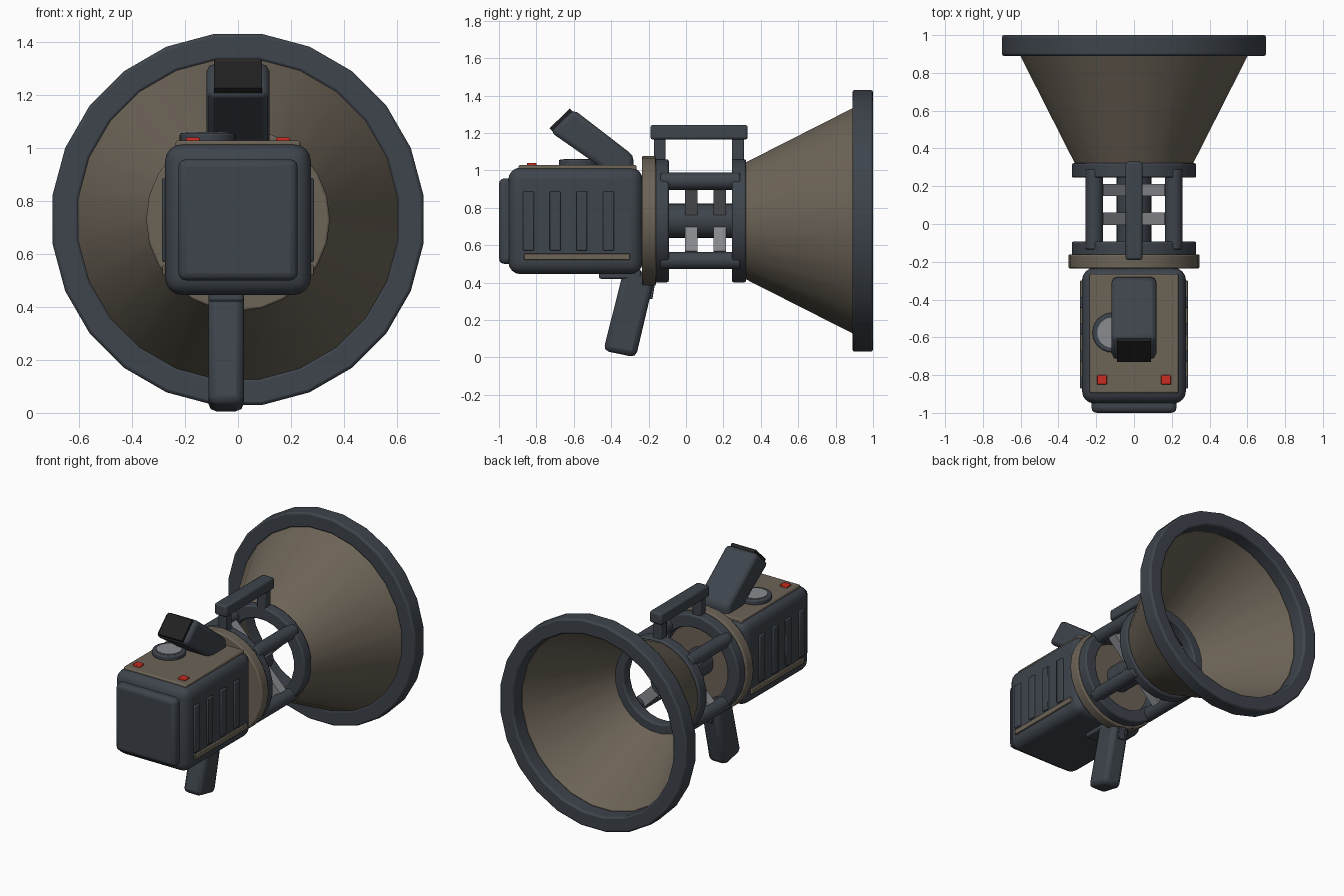
import bpy, bmesh
from math import radians, sin, cos, pi
from mathutils import Matrix, Vector

if "Cube" in bpy.data.objects:
    bpy.data.objects.remove(bpy.data.objects["Cube"], do_unlink=True)

AXIS_Z = 0.73
SIDES = 24


def material(name, rgb):
    mat = bpy.data.materials.new(name)
    mat.use_nodes = True
    colour = (*rgb, 1)
    mat.diffuse_color = colour
    mat.node_tree.nodes["Principled BSDF"].inputs["Base Color"].default_value = colour
    return mat


SLATE = material("dark slate", (0.048, 0.058, 0.072))
BROWN = material("warm brown", (0.150, 0.125, 0.094))
GREY = material("metal grey", (0.25, 0.26, 0.28))
RED = material("signal red", (0.60, 0.025, 0.015))
BLACK = material("black lens", (0.015, 0.015, 0.015))


def finish(name, bm, mat, bevel=0.0, segments=2):
    """Turn a bmesh into a bevelled object with sharp edges kept."""
    bmesh.ops.recalc_face_normals(bm, faces=bm.faces)
    mesh = bpy.data.meshes.new(name)
    bm.to_mesh(mesh)
    bm.free()
    mesh.materials.append(mat)
    obj = bpy.data.objects.new(name, mesh)
    bpy.context.collection.objects.link(obj)
    if bevel:
        mod = obj.modifiers.new("Bevel", "BEVEL")
        mod.width, mod.segments = bevel, segments
        mod.limit_method, mod.angle_limit = "ANGLE", radians(40)
    bpy.ops.object.select_all(action="DESELECT")
    obj.select_set(True)
    bpy.context.view_layer.objects.active = obj
    bpy.ops.object.shade_smooth_by_angle(angle=radians(32))
    return obj


def box(name, x, y, z, mat, bevel=0.0, segments=2):
    """Box from (min, max) pairs."""
    bm = bmesh.new()
    size = [b - a for a, b in (x, y, z)]
    mid = [(a + b) / 2 for a, b in (x, y, z)]
    bmesh.ops.create_cube(bm, size=1, matrix=Matrix.Translation(mid) @ Matrix.Diagonal((*size, 1)))
    return finish(name, bm, mat, bevel, segments)


def side_profile(name, points, x, mat, bevel):
    """Extrude a (y, z) outline across x."""
    bm = bmesh.new()
    face = bm.faces.new([bm.verts.new((x[0], y, z)) for y, z in points])
    grown = bmesh.ops.extrude_face_region(bm, geom=[face])["geom"]
    verts = [v for v in grown if isinstance(v, bmesh.types.BMVert)]
    bmesh.ops.translate(bm, verts=verts, vec=(x[1] - x[0], 0, 0))
    return finish(name, bm, mat, bevel)


def lathe(name, profile, mat, bevel=0.0):
    """Sweep a closed (radius, y) outline around the long axis."""
    bm = bmesh.new()
    rows = []
    for i in range(SIDES):
        a = 2 * pi * (i + 0.5) / SIDES
        rows.append([bm.verts.new((r * cos(a), y, AXIS_Z + r * sin(a))) for r, y in profile])
    n = len(profile)
    for i in range(SIDES):
        a, b = rows[i], rows[(i + 1) % SIDES]
        for j in range(n):
            k = (j + 1) % n
            bm.faces.new((a[j], a[k], b[k], b[j]))
    return finish(name, bm, mat, bevel)


def ring(name, inner, outer, y0, y1, mat, bevel):
    return lathe(name, [(inner, y0), (outer, y0), (outer, y1), (inner, y1)], mat, bevel)


def cylinder(name, centre, radius, depth, mat, along_y=False, bevel=0.0):
    bm = bmesh.new()
    turn = Matrix.Rotation(pi / 2 if along_y else 0, 4, "X")
    bmesh.ops.create_cone(bm, cap_ends=True, segments=SIDES, radius1=radius, radius2=radius,
                          depth=depth, matrix=Matrix.Translation(centre) @ turn)
    return finish(name, bm, mat, bevel)


# Dish: open cone with a thick rim
lathe("dish_cone", [(0.305, 0.30), (0.612, 0.90), (0.602, 0.90), (0.295, 0.30)], BROWN)
ring("dish_rim", 0.605, 0.706, 0.89, 1.0, SLATE, 0.012)

# Open cage between dish and body
ring("cage_ring_rear", 0.245, 0.332, 0.245, 0.322, SLATE, 0.01)
ring("cage_ring_front", 0.245, 0.332, -0.17, -0.092, SLATE, 0.01)
cylinder("body_flange", (0, -0.198, AXIS_Z), 0.347, 0.074, BROWN, True, 0.008)
for sx, side in ((1, "left"), (-1, "right")):
    for sz, level in ((1, "upper"), (-1, "lower")):
        cylinder(f"cage_bar_{level}_{side}", (sx * 0.21, 0.077, AXIS_Z + sz * 0.212),
                 0.046, 0.425, SLATE, True, 0.008)

# Core rod with two sets of crossed spokes
cylinder("core_rod", (0, 0.04, AXIS_Z), 0.092, 0.42, SLATE, True)
for row, y in (("front", 0.028), ("rear", 0.18)):
    for i in range(4):
        bm = bmesh.new()
        place = (Matrix.Translation((0, y, AXIS_Z)) @ Matrix.Rotation(pi / 4 + i * pi / 2, 4, "Y")
                 @ Matrix.Translation((0.165, 0, 0)) @ Matrix.Diagonal((0.2, 0.066, 0.075, 1)))
        bmesh.ops.create_cube(bm, size=1, matrix=place)
        finish(f"core_spoke_{row}_{i + 1}", bm, GREY)

# Carry handle
box("carry_handle_bar", (-0.045, 0.045), (-0.19, 0.33), (1.165, 1.242), SLATE, 0.012)
for name, y in (("front", (-0.17, -0.11)), ("rear", (0.245, 0.31))):
    box(f"carry_handle_post_{name}", (-0.03, 0.03), y, (1.02, 1.18), SLATE, 0.006)

# Main body with its front plate and top cover
box("body", (-0.275, 0.275), (-0.95, -0.232), (0.445, 1.015), SLATE, 0.065, 4)
box("front_plate", (-0.225, 0.225), (-1.0, -0.92), (0.5, 0.957), SLATE, 0.028, 3)
box("top_cover", (-0.235, 0.235), (-0.895, -0.265), (0.99, 1.028), BROWN, 0.008)
for s, side in ((1, "left"), (-1, "right")):
    x = sorted((s * 0.26, s * 0.286))
    for i in range(4):
        y = -0.842 + i * 0.1425
        box(f"side_rib_{side}_{i + 1}", x, (y - 0.029, y + 0.029), (0.57, 0.887), SLATE, 0.006)
    box(f"side_strip_{side}", x, (-0.865, -0.3), (0.52, 0.556), BROWN, 0.004)
    mid = s * 0.17
    box(f"indicator_{side}", (mid - 0.026, mid + 0.026), (-0.85, -0.8), (1.02, 1.039), RED, 0.004)

# Round dial on the top cover
cylinder("dial_base", (-0.115, -0.575, 1.039), 0.105, 0.036, SLATE, bevel=0.008)
cylinder("dial_face", (-0.115, -0.575, 1.057), 0.08, 0.008, GREY)

# Slanted eyepiece with a dark lens on its tip
side_profile("eyepiece", [(-0.60, 1.325), (-0.725, 1.205), (-0.46, 1.02), (-0.45, 0.97),
                          (-0.28, 0.97), (-0.282, 1.08)], (-0.118, 0.118), SLATE, 0.026)
bm = bmesh.new()
lens = (Matrix.Translation((0, -0.667, 1.269)) @ Matrix.Rotation(radians(44), 4, "X")
        @ Matrix.Diagonal((0.18, 0.15, 0.024, 1)))
bmesh.ops.create_cube(bm, size=1, matrix=lens)
finish("eyepiece_lens", bm, BLACK)

# Pistol grip, its mounting plate and trigger
side_profile("grip", [(-0.442, 0.036), (-0.268, 0.0), (-0.16, 0.46), (-0.335, 0.46)],
             (-0.112, 0.022), SLATE, 0.03)
box("grip_mount", (-0.112, 0.022), (-0.465, -0.24), (0.42, 0.47), SLATE, 0.01)
side_profile("trigger", [(-0.215, 0.315), (-0.18, 0.31), (-0.165, 0.4), (-0.215, 0.4)],
             (-0.07, -0.02), SLATE, 0.004)
